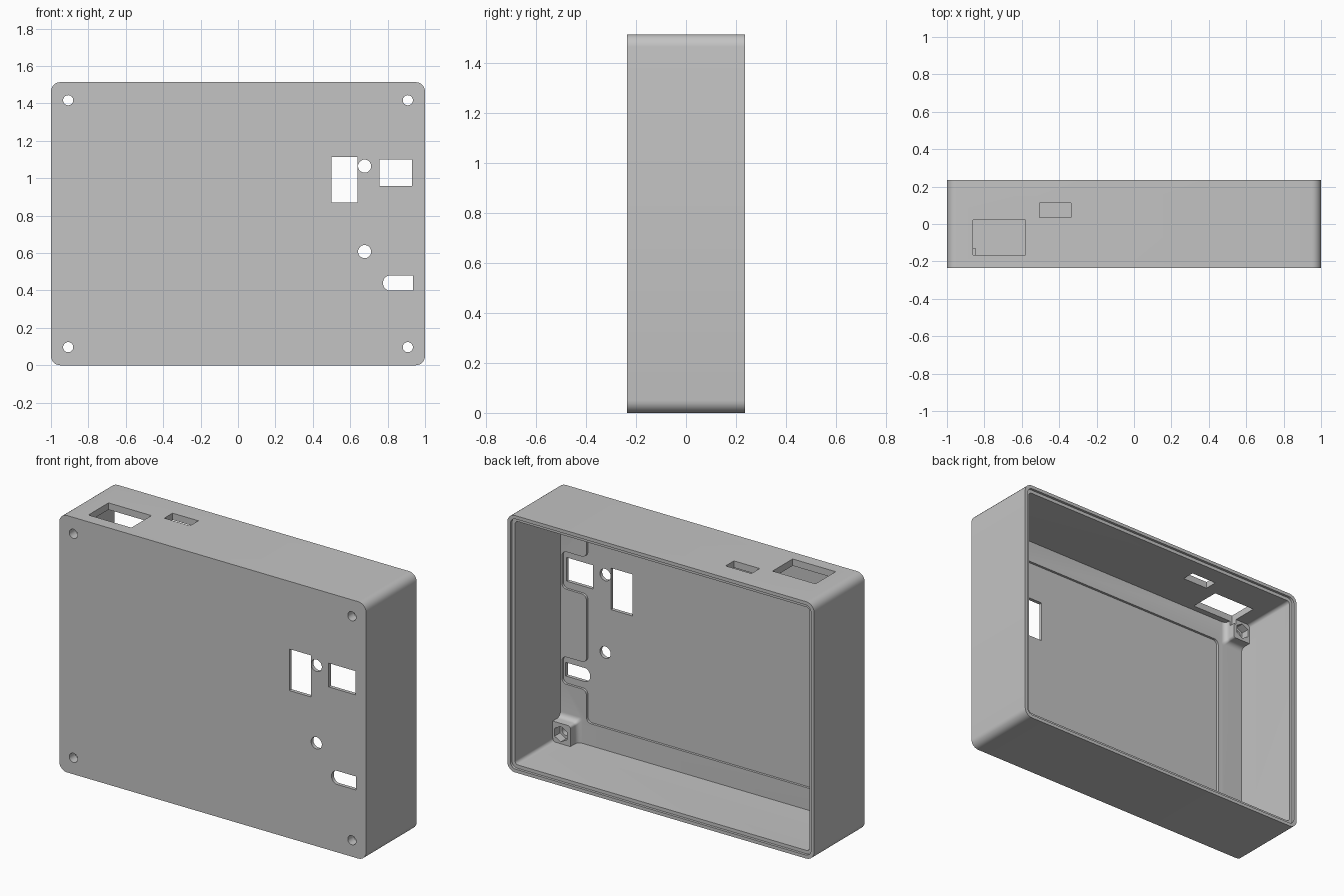
import bpy
import bmesh
from math import cos, sin, pi, radians
from mathutils import Vector

cube = bpy.data.objects.get("Cube")
if cube:
    bpy.data.objects.remove(cube, do_unlink=True)

W, D, H = 1.0, 0.236, 1.514       # half width, half depth, height
WALL = 0.04
PANEL = -D + 0.035                # inside face of the front panel

grey = bpy.data.materials.new("plain_grey")
grey.use_nodes = True
grey.diffuse_color = (0.55, 0.55, 0.55, 1)
grey.node_tree.nodes["Principled BSDF"].inputs["Base Color"].default_value = (0.55, 0.55, 0.55, 1)


def rounded(points, radius, steps=6):
    """Outline with every corner, inward or outward, rounded."""
    out = []
    n = len(points)
    for i, p in enumerate(points):
        p = Vector(p)
        a = p + (Vector(points[i - 1]) - p).normalized() * radius
        b = p + (Vector(points[(i + 1) % n]) - p).normalized() * radius
        centre = a + b - p
        for k in range(steps + 1):
            t = k / steps * pi / 2
            out.append(centre + (a - centre) * cos(t) + (b - centre) * sin(t))
    return out


def rect(x0, x1, z0, z1):
    return [(x0, z0), (x1, z0), (x1, z1), (x0, z1)]


def circle(x, z, r, sides=32):
    return [(x + r * sin(2 * pi * k / sides), z + r * cos(2 * pi * k / sides))
            for k in range(sides)]


def loft(name, rings):
    """Solid through outlines in x and z, each placed at its own y."""
    bm = bmesh.new()
    loops = [[bm.verts.new((p[0], y, p[1])) for p in line] for y, line in rings]
    for a, b in zip(loops, loops[1:]):
        for i in range(len(a)):
            j = (i + 1) % len(a)
            bm.faces.new((a[i], a[j], b[j], b[i]))
    bm.faces.new(loops[0])
    bm.faces.new(loops[-1])
    bmesh.ops.recalc_face_normals(bm, faces=bm.faces)
    mesh = bpy.data.meshes.new(name)
    bm.to_mesh(mesh)
    bm.free()
    mesh.materials.append(grey)
    obj = bpy.data.objects.new(name, mesh)
    bpy.context.collection.objects.link(obj)
    return obj


def prism(name, outline, y0, y1):
    return loft(name, [(y0, outline), (y1, outline)])


def combine(tool, operation):
    tool.hide_render = True
    mod = case.modifiers.new(tool.name, "BOOLEAN")
    mod.operation = operation
    mod.solver = "EXACT"
    mod.object = tool
    bpy.context.view_layer.objects.active = case
    bpy.ops.object.modifier_apply(modifier=mod.name)
    bpy.data.objects.remove(tool, do_unlink=True)


def cut(outline, y0, y1):
    combine(prism("cutter", outline, y0, y1), "DIFFERENCE")


def inset_shell(d, radius):
    return rounded(rect(-W + d, W - d, d, H - d), radius)


# Open-backed shell with a stepped rim
case = prism("enclosure_case", inset_shell(0, 0.05), -D, D)
cut(inset_shell(WALL, 0.02), PANEL, D + 0.1)
cut(inset_shell(WALL / 2, 0.035), D - 0.015, D + 0.1)

# Shallow recess inside the panel, widened around the two side ports
side, port = 0.79, 0.95
recess = [(-side, 0.17), (side, 0.17), (side, 0.36), (port, 0.36), (port, 0.52),
          (side, 0.52), (side, 0.92), (port, 0.92), (port, 1.14), (side, 1.14),
          (side, H - 0.17), (-side, H - 0.17)]
cut(rounded(recess, 0.03), PANEL - 0.014, PANEL + 0.01)


# Corner screw bosses with flared feet, nut pockets and through holes
def boss_ring(sx, top, flare):
    outline = rounded(rect(0.845 - flare, 0.975, 0.025, 0.16 + flare), 0.015)
    return [(sx * p[0], H - p[1] if top else p[1]) for p in outline]


for sx in (-1, 1):
    for top in (False, True):
        x, z = sx * 0.908, H - 0.097 if top else 0.097
        rings = [(PANEL - 0.01, boss_ring(sx, top, 0.03))]
        for k in range(7):
            t = k / 6 * pi / 2
            rings.append((PANEL + 0.03 * (1 - cos(t)), boss_ring(sx, top, 0.03 * (1 - sin(t)))))
        rings.append((-0.13, boss_ring(sx, top, 0)))
        combine(loft("screw_boss", rings), "UNION")
        cut(circle(x, z, 0.046, 6), -0.18, -0.1)
        cut(circle(x, z, 0.027), -D - 0.1, -0.15)

# Front panel openings
slot = rounded(rect(0.775, 0.99, 0.4, 0.48), 0.036)
slot = [(min(p[0], 0.935), p[1]) for p in slot if p[0] < 0.85] + [(0.935, 0.48), (0.935, 0.4)]
slot = sorted(slot[:7], key=lambda p: p[0], reverse=True) + slot[7:14][::-1][::-1]
openings = [
    rect(0.5, 0.64, 0.87, 1.115),
    rect(0.757, 0.93, 0.96, 1.1),
    circle(0.677, 1.065, 0.035),
    circle(0.677, 0.608, 0.035),
    [(0.935, 0.4), (0.935, 0.48)]
    + [(0.811 - 0.036 * sin(k / 12 * pi), 0.44 + 0.04 * cos(k / 12 * pi)) for k in range(13)],
]
for outline in openings:
    cut(outline, -D - 0.1, -0.15)

# Top wall openings
for x0, x1, y0, y1 in ((-0.86, -0.58, -0.165, 0.022), (-0.505, -0.337, 0.035, 0.112)):
    cut(rect(x0, x1, H - 0.07, H + 0.1), y0, y1)

# Smooth rounded corners, crisp edges
bpy.ops.object.select_all(action="DESELECT")
case.select_set(True)
bpy.context.view_layer.objects.active = case
bpy.ops.object.shade_smooth_by_angle(angle=radians(30))
